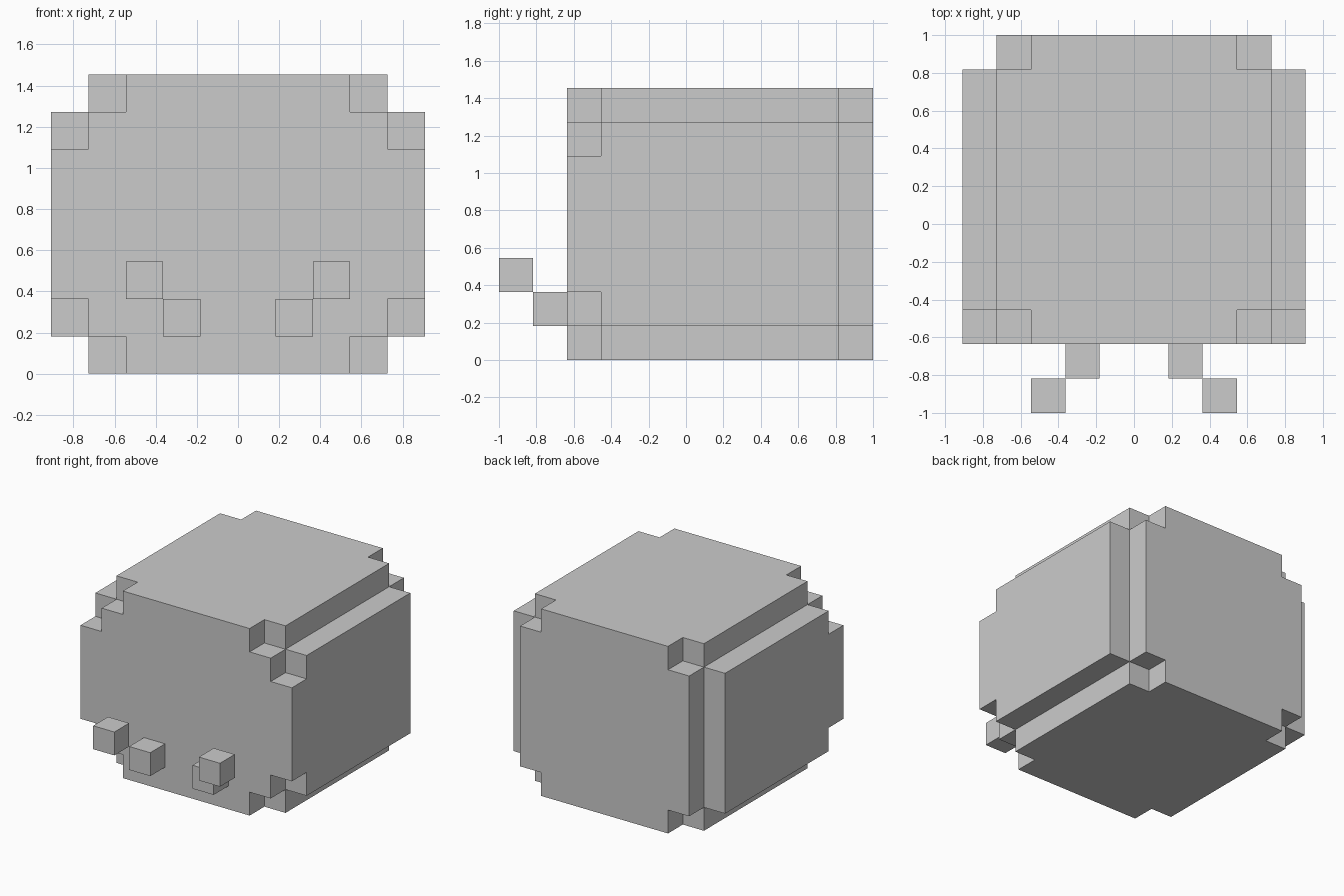
import bpy, bmesh, math
from mathutils import Vector

if "Cube" in bpy.data.objects:
    bpy.data.objects.remove(bpy.data.objects["Cube"])

U = 2 / 11  # one block


def link(name, bm):
    mesh = bpy.data.meshes.new(name)
    bm.to_mesh(mesh)
    bm.free()
    obj = bpy.data.objects.new(name, mesh)
    bpy.context.collection.objects.link(obj)


def block_mesh(name, cells):
    """Outer skin of a set of unit blocks, with coplanar faces merged."""
    bm = bmesh.new()
    for c in cells:
        for axis in range(3):
            for side in (0, 1):
                n = list(c)
                n[axis] += 2 * side - 1
                if tuple(n) in cells:
                    continue
                a, b = (axis + 1) % 3, (axis + 2) % 3
                quad = []
                for da, db in ((0, 0), (1, 0), (1, 1), (0, 1)):
                    p = Vector(c)
                    p[axis] += side
                    p[a] += da
                    p[b] += db
                    p.y -= 5.5  # blocks are counted from the front in y
                    quad.append(bm.verts.new(p * U))
                bm.faces.new(quad if side else quad[::-1])
    bmesh.ops.remove_doubles(bm, verts=bm.verts, dist=0.001)
    bmesh.ops.dissolve_limit(bm, angle_limit=math.radians(1),
                             verts=bm.verts, edges=bm.edges)
    link(name, bm)


def box_cells(x0, x1, y0, y1, z0, z1):
    return {(x, y, z) for x in range(x0, x1)
            for y in range(y0, y1) for z in range(z0, z1)}


# Head: tall core plus wider, lower cheeks
head = box_cells(-4, 4, 2, 11, 0, 8) | box_cells(-5, 5, 2, 10, 1, 7)
# Stepped corners: all eight of the core, and the front four of the cheeks
for x in (-4, 3):
    for y in (2, 10):
        for z in (0, 7):
            head.discard((x, y, z))
for x in (-5, 4):
    for z in (1, 6):
        head.discard((x, 2, z))
block_mesh("head", head)

# Tusks: two stepped blocks on each side
for side, x_in, x_out in (("right", 1, 2), ("left", -2, -3)):
    block_mesh(f"tusk_base_{side}", {(x_in, 1, 1)})
    block_mesh(f"tusk_tip_{side}", {(x_out, 0, 2)})
